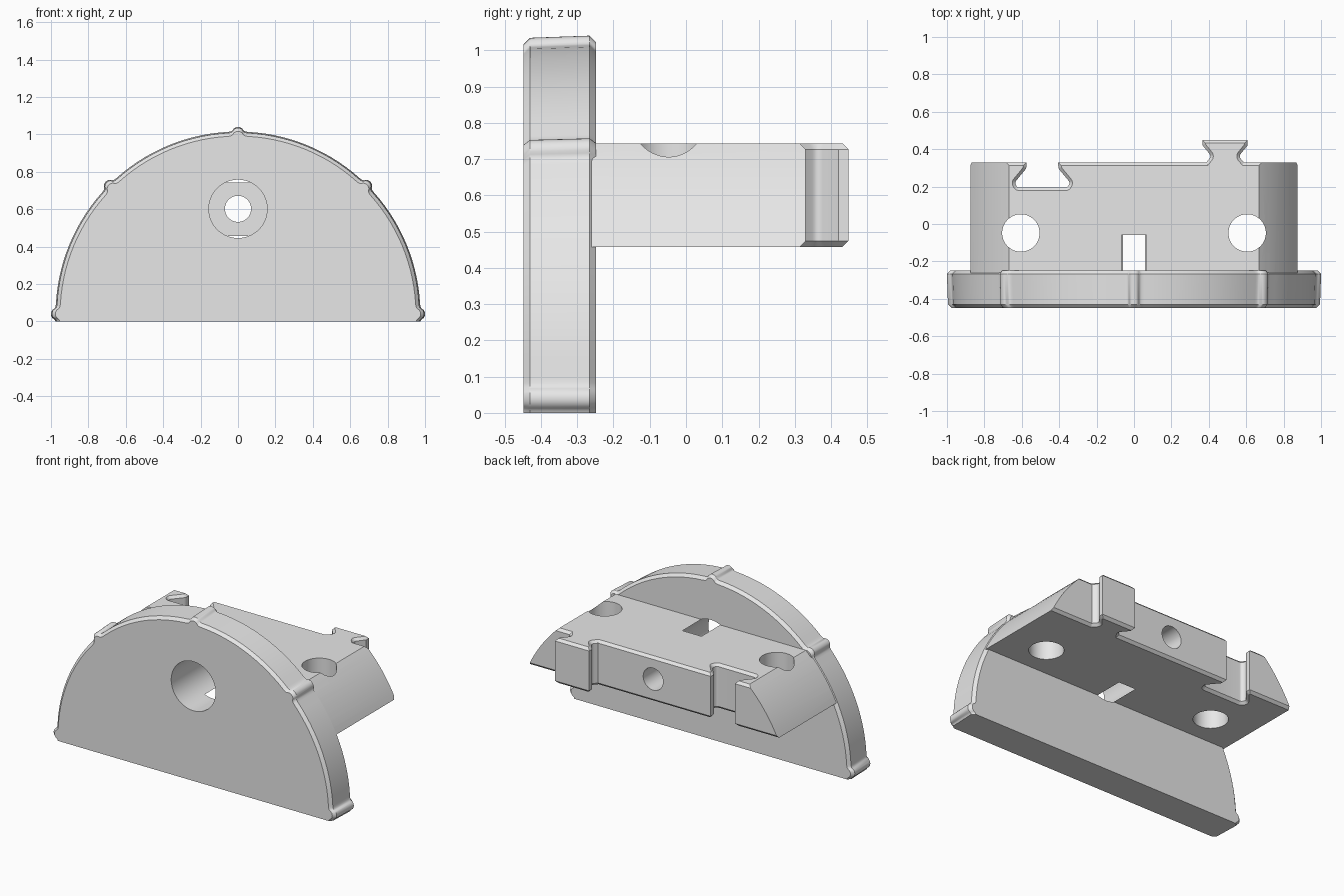
import bpy, bmesh, math
from mathutils import Vector

if "Cube" in bpy.data.objects:
    bpy.data.objects.remove(bpy.data.objects["Cube"])

ZC = 0.04            # height of the arc centre
Z0, Z1 = 0.458, 0.743   # bottom and top of the block
BORE_Z = 0.602

grey = bpy.data.materials.new("plain grey")
grey.diffuse_color = (0.8, 0.8, 0.8, 1)
grey.use_nodes = True
grey.node_tree.nodes["Principled BSDF"].inputs["Base Color"].default_value = grey.diffuse_color


def make(name, bm):
    bmesh.ops.recalc_face_normals(bm, faces=bm.faces)
    me = bpy.data.meshes.new(name)
    bm.to_mesh(me)
    bm.free()
    me.materials.append(grey)
    ob = bpy.data.objects.new(name, me)
    bpy.context.collection.objects.link(ob)
    return ob


def loft(rings):
    """Closed solid through rings with equal point counts."""
    bm = bmesh.new()
    rows = [[bm.verts.new(p) for p in r] for r in rings]
    n = len(rows[0])
    for a, b in zip(rows, rows[1:]):
        for i in range(n):
            j = (i + 1) % n
            bm.faces.new((a[i], a[j], b[j], b[i]))
    bm.faces.new(rows[0])
    bm.faces.new(rows[-1])
    return bm


def rod(name, r, centre, axis, a, b, n=64):
    """Cylinder between a and b along the y or z axis."""
    rings = []
    for t in (a, b):
        ring = []
        for i in range(n):
            w = 2 * math.pi * (i + 0.5) / n
            u, v = centre[0] + r * math.cos(w), centre[1] + r * math.sin(w)
            ring.append((u, t, v) if axis == 'y' else (u, v, t))
        rings.append(ring)
    return make(name, loft(rings))


def boolean(ob, tool, op):
    m = ob.modifiers.new(op, 'BOOLEAN')
    m.operation, m.solver, m.object = op, 'EXACT', tool
    bpy.context.view_layer.objects.active = ob
    bpy.ops.object.modifier_apply(modifier=m.name)
    bpy.data.objects.remove(tool)


def round_corner(a, p, b, d=0.02, n=4):
    a, p, b = Vector(a), Vector(p), Vector(b)
    s, e = p + (a - p).normalized() * d, p + (b - p).normalized() * d
    return [tuple(s * (1 - t) ** 2 + p * 2 * t * (1 - t) + e * t * t)
            for t in (i / n for i in range(n + 1))]


# Half-round plate with five small ribs on its rim
STEPS = [(-0.055, 0), (-0.042, .001), (-0.033, .004), (-0.027, .010), (-0.022, .017),
         (-0.015, .022), (-0.008, .0245), (0, .0255)]
BUMP = STEPS + [(-d, h) for d, h in STEPS[-2::-1]]


def rim(y, r):
    samples = [(math.radians(45 * k) + d / 0.975, h) for k in range(5) for d, h in BUMP]
    for k in range(4):
        lo, hi = math.radians(45 * k) + 0.057, math.radians(45 * k + 45) - 0.057
        samples += [(lo + (hi - lo) * i / 14, 0) for i in range(1, 14)]
    end = math.asin(ZC / 0.975)
    samples = [s for s in samples if -end + 0.003 < s[0] < math.pi + end - 0.003]
    samples += [(-end, 0.0015), (math.pi + end, 0.0015)]
    samples.sort()
    pts = [[(r + h) * math.cos(a), y, ZC + (r + h) * math.sin(a)] for a, h in samples]
    pts[0][2] = pts[-1][2] = 0
    return pts


plate = make("mounting_body", loft([rim(-0.448, 0.951), rim(-0.43, 0.969),
                                    rim(-0.266, 0.975), rim(-0.248, 0.957)]))

# Block outline seen from above, with a dovetail socket and a dovetail tongue
YB = 0.33


def socket_side(s):
    x = -0.49
    lip, waist, toe, base = [(x + s * w, y) for w, y in
                             ((.085, YB), (.085, .298), (.148, .222), (.135, .195))]
    return ([lip] + round_corner(lip, waist, toe, 0.012) +
            round_corner(waist, toe, base, 0.012) +
            round_corner(toe, base, (x, .195), 0.012))


def tongue_side(s):
    x = 0.487
    root, neck, tip, top = [(x + s * w, y) for w, y in
                            ((.1, YB), (.073, .362), (.12, .42), (.12, .448))]
    return [root] + round_corner(root, neck, tip, 0.018) + [tip, top]


outline = [(-0.95, -0.27), (-0.95, YB)]
outline += socket_side(-1) + socket_side(1)[::-1]
outline += tongue_side(-1) + tongue_side(1)[::-1]
outline += [(0.95, YB), (0.95, -0.27)]

bm = loft([[(x, y, z) for x, y in outline] for z in (Z0, Z1)])
edges = [e for e in bm.edges
         if abs(e.verts[0].co.z - e.verts[1].co.z) < 1e-6
         and (e.verts[0].co.y + e.verts[1].co.y) / 2 > 0.15]
bmesh.ops.recalc_face_normals(bm, faces=bm.faces)
bmesh.ops.bevel(bm, geom=edges, offset=0.016, segments=1, affect='EDGES', clamp_overlap=False)
block = make("block", bm)

# Curve the block ends to follow the plate, then join it to the plate
boolean(block, rod("curve_trim", 0.97, (0, ZC), 'y', -1, 1, 160), 'INTERSECT')
boolean(plate, block, 'UNION')

# Wide front bore, narrow through hole and two upright holes
boolean(plate, rod("front_bore", 0.156, (0, BORE_Z), 'y', -0.6, -0.06), 'DIFFERENCE')
boolean(plate, rod("through_hole", 0.07, (0, BORE_Z), 'y', -0.1, 0.6, 48), 'DIFFERENCE')
for s in (-1, 1):
    boolean(plate, rod("upright_hole", 0.1, (s * 0.605, -0.048), 'z', 0.3, 0.9), 'DIFFERENCE')

# Smooth shading with sharp edges kept
bpy.ops.object.select_all(action='DESELECT')
plate.select_set(True)
bpy.context.view_layer.objects.active = plate
bpy.ops.object.shade_smooth_by_angle(angle=math.radians(30))
